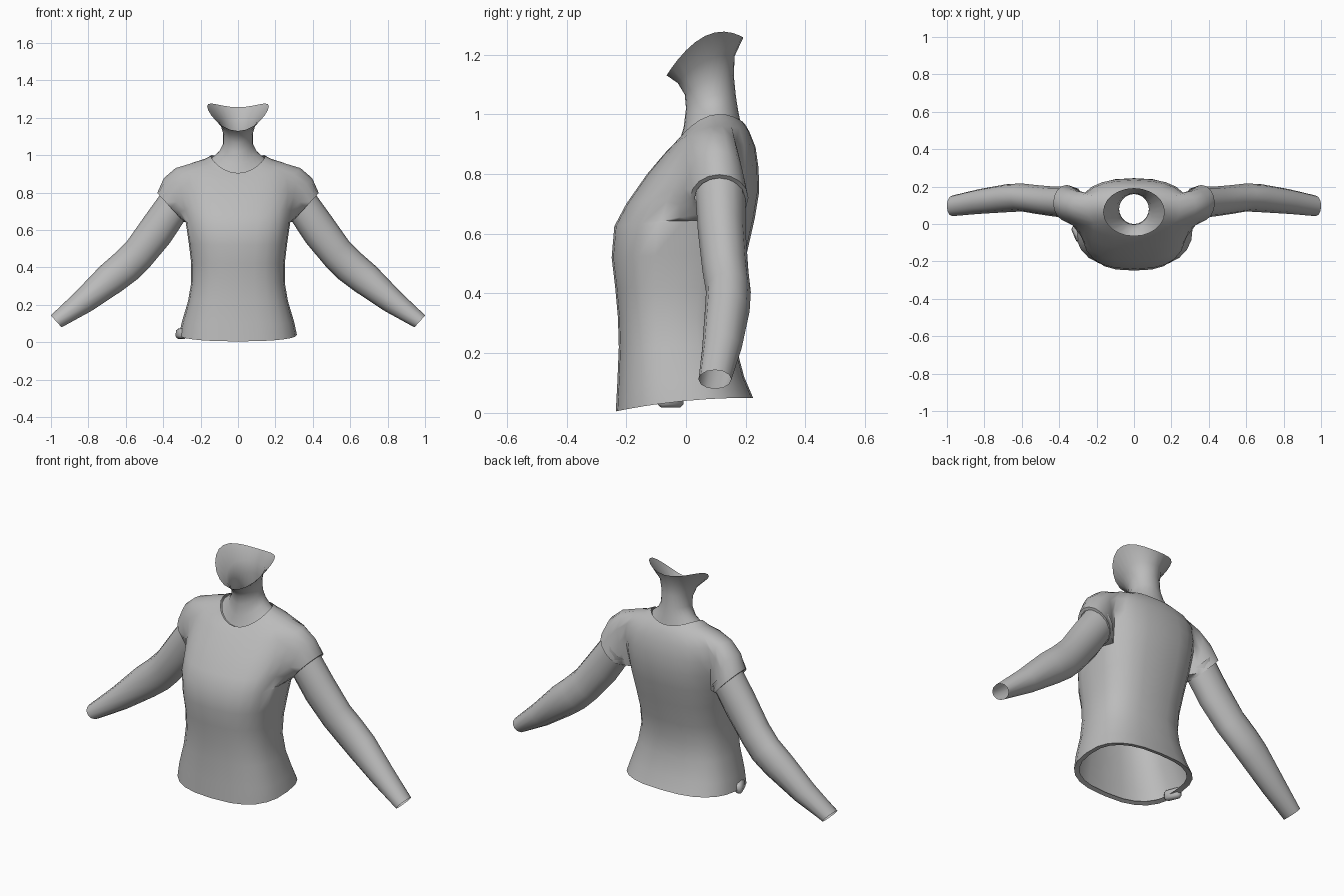
import bpy, bmesh, math
from mathutils import Vector

if "Cube" in bpy.data.objects:
    bpy.data.objects.remove(bpy.data.objects["Cube"])

grey = bpy.data.materials.new("matte grey")
grey.use_nodes = True
grey.diffuse_color = (0.5, 0.5, 0.5, 1)
grey.node_tree.nodes["Principled BSDF"].inputs["Base Color"].default_value = (0.5, 0.5, 0.5, 1)

HALF = 12  # columns from centre front to centre back


def half_ring(width, front, back, z_front, z_side, z_back, power=2.0):
    """Half of a closed body section, from centre front round to centre back."""
    points = []
    for k in range(HALF + 1):
        t = math.pi * k / HALF
        f = math.copysign(abs(math.cos(t)) ** (2 / power), math.cos(t))
        x = width * abs(math.sin(t)) ** (2 / power) if 0 < k < HALF else 0
        y = (front + back) / 2 + f * (front - back) / 2
        z = z_side + f * (z_front - z_back) / 2 + f * f * ((z_front + z_back) / 2 - z_side)
        points.append(Vector((x, y, z)))
    return points


def add_loop(bm, points):
    return [bm.verts.new(p) for p in points]


def bridge(bm, a, b, closed=False):
    n = len(a)
    for i in range(n if closed else n - 1):
        j = (i + 1) % n
        bm.faces.new((a[i], a[j], b[j], b[i]))


def finish(bm, name, mirror=True, angle=60):
    bmesh.ops.recalc_face_normals(bm, faces=bm.faces)
    mesh = bpy.data.meshes.new(name)
    bm.to_mesh(mesh)
    bm.free()
    obj = bpy.data.objects.new(name, mesh)
    bpy.context.collection.objects.link(obj)
    mesh.materials.append(grey)
    if mirror:
        mod = obj.modifiers.new("Mirror", "MIRROR")
        mod.merge_threshold = 0.0005
    bpy.ops.object.select_all(action="DESELECT")
    obj.select_set(True)
    bpy.context.view_layer.objects.active = obj
    bpy.ops.object.shade_smooth_by_angle(angle=math.radians(angle))
    return obj


# Shirt body: sections from the turned-in hem up to the neckline
collar = (0.145, -0.035, 0.19, 0.905, 0.995, 0.975)
sections = [
    (0.285, -0.215, 0.2, 0.015, 0.045, 0.055, 2.6),
    (0.315, -0.235, 0.225, 0.005, 0.04, 0.05, 2.6),
    (0.3, -0.23, 0.195, 0.1, 0.11, 0.12, 2.6),
    (0.267, -0.225, 0.168, 0.22, 0.22, 0.22, 2.6),
    (0.25, -0.228, 0.16, 0.32, 0.32, 0.32, 2.6),
    (0.25, -0.237, 0.178, 0.42, 0.42, 0.42, 2.6),
    (0.263, -0.249, 0.205, 0.52, 0.53, 0.54, 2.7),
    (0.28, -0.24, 0.23, 0.625, 0.645, 0.65, 2.7),
    (0.29, -0.2, 0.245, 0.7, 0.73, 0.74, 2.6),
    (0.3, -0.13, 0.243, 0.8, 0.82, 0.82, 2.5),
    (0.29, -0.075, 0.233, 0.865, 0.9, 0.89, 2.4),
    (0.245, -0.052, 0.213, 0.89, 0.958, 0.94, 2.3),
    (0.185, -0.042, 0.2, 0.9, 0.975, 0.963, 2.1),
    collar,
]
LOW, TOP, FRONT, BACK = 7, 11, 4, 8  # rows and columns bounding the armhole
shirt = bmesh.new()
rows = [add_loop(shirt, half_ring(*s)) for s in sections]
for r in range(len(rows) - 1):
    for k in range(HALF):
        if not (LOW <= r < TOP and FRONT <= k < BACK):
            shirt.faces.new((rows[r][k], rows[r][k + 1], rows[r + 1][k + 1], rows[r + 1][k]))

# Sleeve: grown from the armhole edge to the cuff, then turned in
hole = ([rows[LOW][k] for k in (6, 5)]
        + [rows[r][FRONT] for r in range(LOW, TOP)]
        + [rows[TOP][k] for k in range(FRONT, BACK)]
        + [rows[r][BACK] for r in range(TOP, LOW, -1)]
        + [rows[LOW][k] for k in (8, 7)])
cuff_centre = Vector((0.36, 0.112, 0.72))
cuff_up = Vector((0.072, 0, 0.078))


def cuff_point(i, scale=1.0):
    a = 2 * math.pi * i / len(hole)
    side = Vector((0, -0.097 * math.sin(a), 0))
    return cuff_centre + (side - cuff_up * math.cos(a)) * scale


previous = hole
for s in (0.33, 0.67, 1.0):
    points = []
    for i, v in enumerate(hole):
        rise = max(0, -math.cos(2 * math.pi * i / len(hole)))
        bulge = Vector((0.03, 0, 0.03)) * rise * 4 * s * (1 - s)
        points.append(v.co.lerp(cuff_point(i), s) + bulge)
    loop = add_loop(shirt, points)
    bridge(shirt, previous, loop, closed=True)
    previous = loop
bridge(shirt, previous, add_loop(shirt, [cuff_point(i, 0.85) for i in range(len(hole))]), closed=True)
finish(shirt, "shirt")

# Neck: from inside the collar to the flared open jaw line
neck = bmesh.new()
neck_sections = [
    (0.14, -0.025, 0.184, 0.9, 0.985, 0.965),
    (0.1, -0.008, 0.175, 0.955, 1.02, 1.01),
    (0.08, 0.0, 0.167, 1.02, 1.06, 1.06),
    (0.08, -0.004, 0.16, 1.065, 1.12, 1.13),
    (0.098, -0.028, 0.163, 1.105, 1.18, 1.195),
    (0.165, -0.065, 0.192, 1.13, 1.262, 1.257),
]
rows = [add_loop(neck, half_ring(*s)) for s in neck_sections]
for low, high in zip(rows, rows[1:]):
    bridge(neck, low, high)
finish(neck, "neck")

# Arms: tapered tubes open at the wrist (x, y, z, radius across, radius in depth)
arms = bmesh.new()
path = [
    (0.33, 0.115, 0.75, 0.095, 0.085),
    (0.43, 0.12, 0.605, 0.099, 0.08),
    (0.53, 0.132, 0.475, 0.092, 0.077),
    (0.6, 0.142, 0.405, 0.092, 0.075),
    (0.68, 0.138, 0.34, 0.088, 0.075),
    (0.83, 0.12, 0.215, 0.066, 0.066),
    (0.972, 0.097, 0.112, 0.043, 0.055),
]
across = Vector((0.67, 0, 0.74))
previous = None
for i, (x, y, z, r_across, r_depth) in enumerate(path):
    points = []
    for k in range(12):
        a = 2 * math.pi * k / 12
        points.append(Vector((x, y, z)) + across * r_across * math.cos(a)
                      + Vector((0, r_depth * math.sin(a), 0)))
    loop = add_loop(arms, points)
    if previous:
        bridge(arms, previous, loop, closed=True)
    previous = loop
finish(arms, "arms")

# Small hem knot on the right hip
knot = bmesh.new()
bmesh.ops.create_cube(knot, size=1)
bmesh.ops.scale(knot, vec=(0.04, 0.09, 0.055), verts=knot.verts)
bmesh.ops.bevel(knot, geom=knot.edges[:], offset=0.012, segments=1, affect="EDGES")
hem_knot = finish(knot, "hem_knot", mirror=False)
hem_knot.location = (-0.302, -0.052, 0.046)
hem_knot.rotation_euler = (0, 0.15, 0.4)
